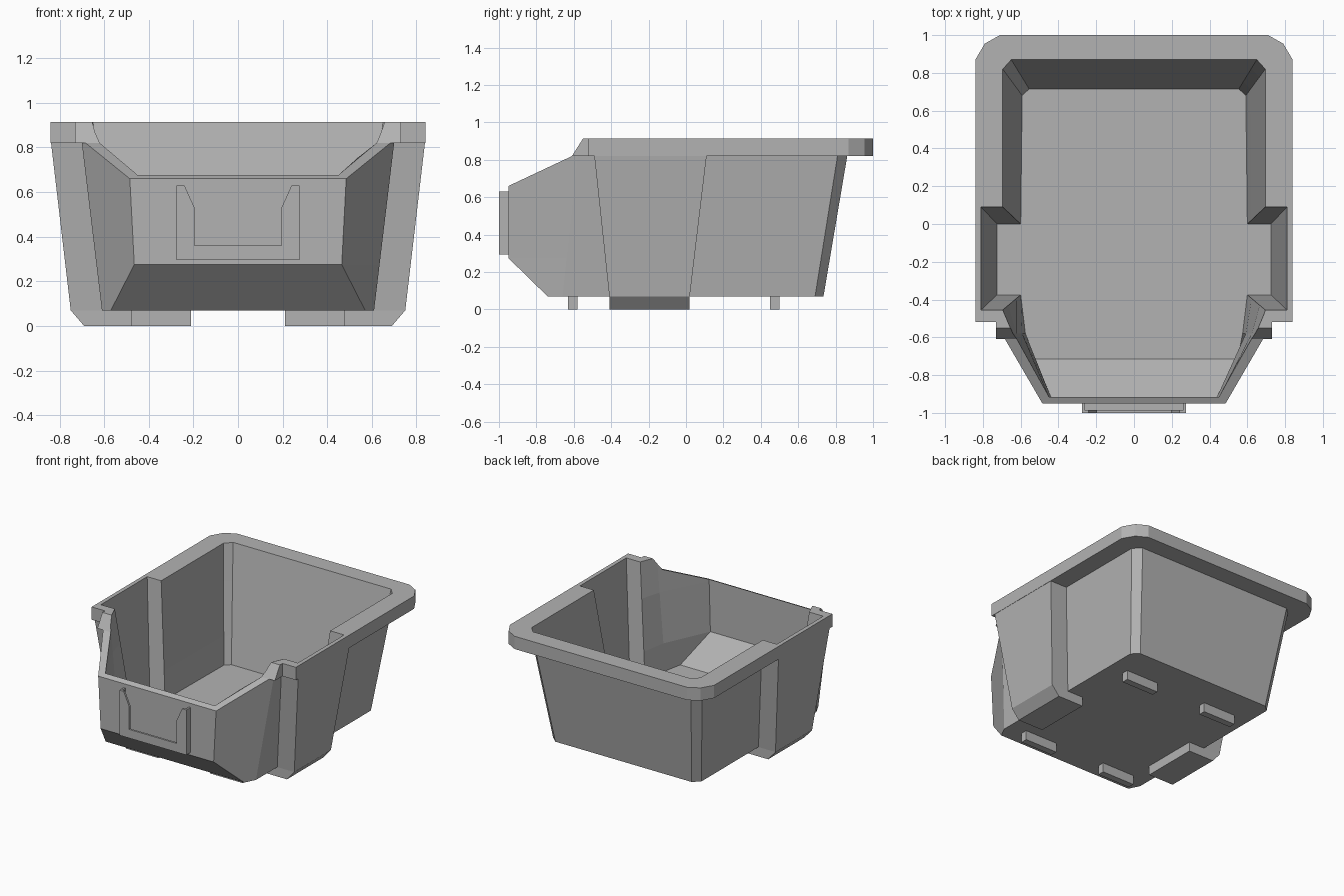
import bpy
import bmesh

cube = bpy.data.objects.get("Cube")
if cube:
    bpy.data.objects.remove(cube, do_unlink=True)

GREY = (0.45, 0.45, 0.45, 1.0)
plastic = bpy.data.materials.new("grey plastic")
plastic.diffuse_color = GREY
plastic.use_nodes = True
plastic.node_tree.nodes["Principled BSDF"].inputs["Base Color"].default_value = GREY


def loft(name, rings):
    """Closed solid through rings of 3D points with equal counts."""
    bm = bmesh.new()
    loops = [[bm.verts.new(p) for p in ring] for ring in rings]
    n = len(loops[0])
    for a, b in zip(loops, loops[1:]):
        for i in range(n):
            j = (i + 1) % n
            bm.faces.new((a[i], a[j], b[j], b[i]))
    bm.faces.new(loops[0][::-1])
    bm.faces.new(loops[-1])
    bmesh.ops.recalc_face_normals(bm, faces=bm.faces)
    mesh = bpy.data.meshes.new(name)
    bm.to_mesh(mesh)
    bm.free()
    mesh.materials.append(plastic)
    obj = bpy.data.objects.new(name, mesh)
    bpy.context.collection.objects.link(obj)
    return obj


def mirrored(half, z):
    """Full plan ring at height z from its +x half, listed front to back."""
    return [(x, y, z) for x, y in half] + [(-x, y, z) for x, y in reversed(half)]


def box(name, x0, x1, y0, y1, z0, z1):
    return loft(name, [[(x0, y0, z), (x1, y0, z), (x1, y1, z), (x0, y1, z)] for z in (z0, z1)])


def tub(name, low, high, z_low, z_high, fronts, levels):
    """Tapered tub: plan blends from low to high, front corner set per level."""
    rings = []
    for z, front in zip(levels, fronts):
        t = (z - z_low) / (z_high - z_low)
        half = [front] + [(a[0] + (b[0] - a[0]) * t, a[1] + (b[1] - a[1]) * t)
                          for a, b in zip(low, high)]
        rings.append(mirrored(half, z))
    return rings


def combine(target, tool, operation):
    """Apply a boolean and remove the tool object."""
    mod = target.modifiers.new("combine", 'BOOLEAN')
    mod.operation = operation
    mod.solver = 'EXACT'
    mod.object = tool
    tool.hide_render = True
    bpy.context.view_layer.objects.active = target
    bpy.ops.object.modifier_apply(modifier=mod.name)
    bpy.data.objects.remove(tool, do_unlink=True)


# Outer body with side bulges and a jutting front
outer_low = [(.61, -.66), (.61, -.41), (.75, -.41), (.75, .02), (.61, .02), (.61, .69), (.56, .735)]
outer_high = [(.70, -.58), (.70, -.49), (.838, -.49), (.838, .11), (.70, .11), (.70, .81), (.645, .862)]
rings = tub("outer", outer_low, outer_high, .07, .82,
            [(.57, -.74), (.465, -.95), (.485, -.95), (.49, -.95)], [.07, .275, .66, .82])
rings.append([(x, y, .85) for x, y, z in rings[-1]])
body = loft("bin_body", rings)

# Rim slab with chamfered back corners and narrow front necks
rim_half = [(.73, -.61), (.73, -.52), (.84, -.52), (.84, .87), (.79, .955), (.71, 1.0)]
rim = loft("rim", [mirrored(rim_half, .82), mirrored(rim_half, .915)])
combine(body, rim, 'UNION')

# Hollow interior
inner_low = [(.575, -.58), (.60, -.375), (.725, -.375), (.725, 0), (.60, 0), (.592, .68), (.555, .715)]
inner_high = [(.645, -.58), (.695, -.455), (.81, -.455), (.81, .09), (.695, .09), (.695, .82), (.65, .87)]
cavity = loft("cavity_cutter", tub("inner", inner_low, inner_high, .09, .915,
              [(.548, -.715), (.44, -.915), (.45, -.915), (.455, -.915)], [.09, .29, .66, .96]))
combine(body, cavity, 'DIFFERENCE')

# Sloped opening towards the front
slope = [(-.54, .931), (-.61, .82), (-.95, .66), (-1.1, .589), (-1.1, 1.1), (-.54, 1.1)]
opening = loft("opening_cutter", [[(x, y, z) for y, z in slope] for x in (-1.2, 1.2)])
combine(body, opening, 'DIFFERENCE')

# Feet: wide ones under the bulges, short bars near front and back
for side, s in (("left", 1), ("right", -1)):
    loft(side + "_bulge_foot", [[(s * .48, -.41, z), (s * x, -.41, z), (s * x, .02, z), (s * .48, .02, z)]
                                for x, z in ((.69, 0), (.75, .07))])
    x0, x1 = sorted((s * .21, s * .48))
    box(side + "_front_foot", x0, x1, -.63, -.58, 0, .07)
    box(side + "_back_foot", x0, x1, .45, .50, 0, .07)

# Card holder: open-topped lip held off the front wall by a thin frame
lip = [(-.275, .295), (.275, .295), (.275, .63), (.24, .63), (.195, .53), (.195, .36),
       (-.195, .36), (-.195, .53), (-.24, .63), (-.275, .63)]
frame = [(-.275, .295), (.275, .295), (.275, .63), (.262, .63), (.262, .31),
         (-.262, .31), (-.262, .63), (-.275, .63)]
for name, outline, y0, y1 in (("card_holder_lip", lip, -1.0, -.985),
                              ("card_holder_frame", frame, -.985, -.945)):
    loft(name, [[(x, y, z) for x, z in outline] for y in (y0, y1)])
